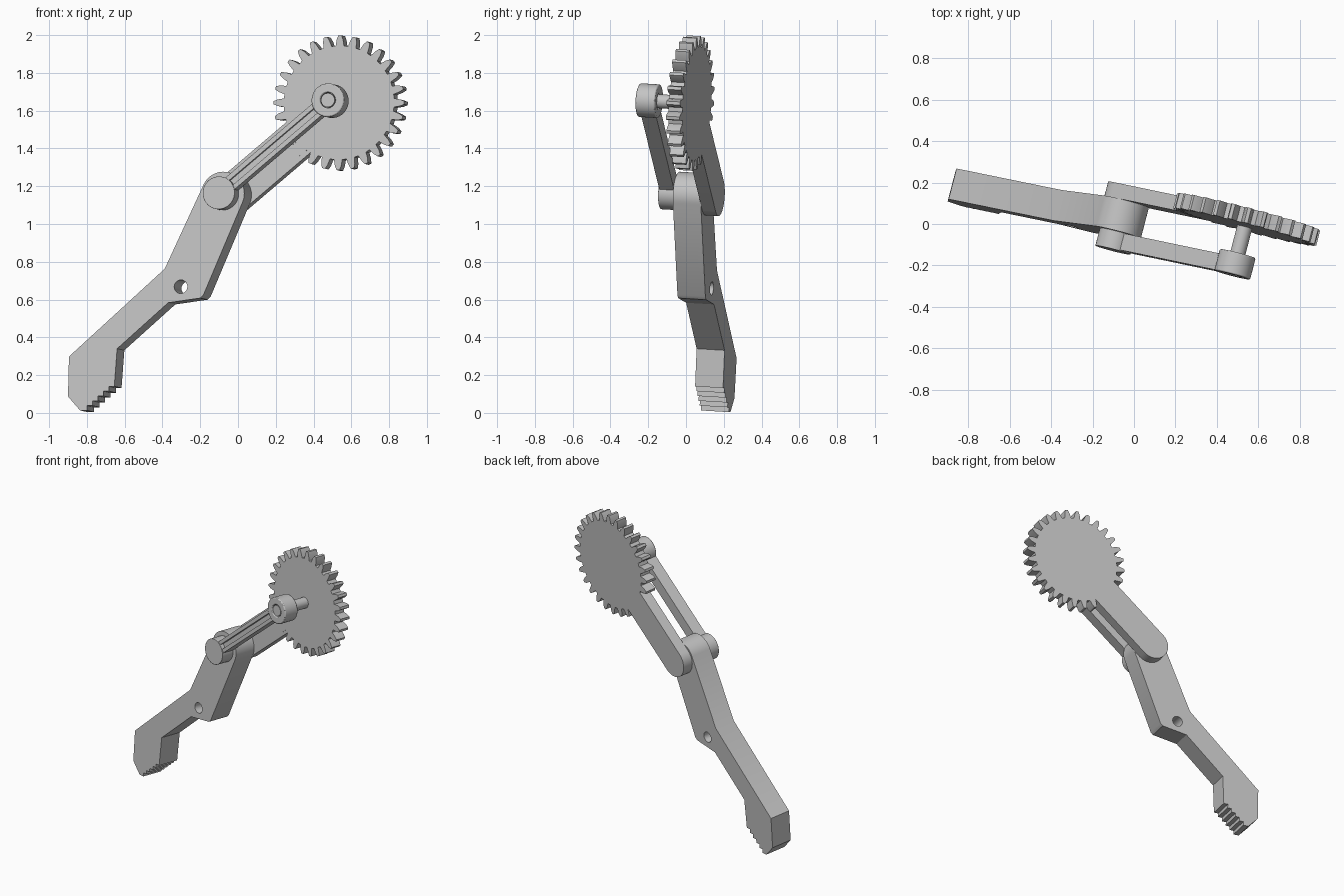
import bpy, bmesh, math
from mathutils import Vector, Matrix

cube = bpy.data.objects.get("Cube")
if cube:
    bpy.data.objects.remove(cube, do_unlink=True)

# One plain grey for the whole mechanism
grey = bpy.data.materials.new("plain grey")
grey.use_nodes = True
colour = (0.55, 0.55, 0.55, 1)
grey.diffuse_color = colour
grey.node_tree.nodes["Principled BSDF"].inputs["Base Color"].default_value = colour

# All plates are parallel; the frame is (along, depth to the back, up)
depth = Vector((0.251, 0.966, -0.058)).normalized()
along = Vector((depth.y, -depth.x, 0)).normalized()
up = along.cross(depth)
frame = Matrix((along, depth, up)).transposed().to_4x4()


def on_plane(x, z, d):
    """Plate coordinates of the point with this x and z at depth d."""
    p = Vector((x, (d - depth.x * x - depth.z * z) / depth.y, z))
    return Vector((p.dot(along), p.dot(up)))


def arc(c, r, start, end, n):
    angles = [start + (end - start) * i / n for i in range(n + 1)]
    return [c + r * Vector((math.cos(t), math.sin(t))) for t in angles]


def circle(c, r, n=40):
    return arc(c, r, 0, math.tau, n)[:-1]


def plate(name, loops, front, back, bevel=0):
    """Solid between two depths; loops after the first are holes."""
    bm = bmesh.new()
    caps = [[], []]
    for loop in loops:
        rings = [[bm.verts.new((p.x, d, p.y)) for p in loop] for d in (front, back)]
        n = len(loop)
        for i in range(n):
            j = (i + 1) % n
            bm.faces.new((rings[0][i], rings[0][j], rings[1][j], rings[1][i]))
            for cap, ring in zip(caps, rings):
                cap.append(bm.edges.get((ring[i], ring[j])))
    for cap in caps:
        bmesh.ops.triangle_fill(bm, use_beauty=True, edges=cap)
    bmesh.ops.recalc_face_normals(bm, faces=bm.faces)
    mesh = bpy.data.meshes.new(name)
    bm.to_mesh(mesh)
    bm.free()
    mesh.materials.append(grey)
    ob = bpy.data.objects.new(name, mesh)
    bpy.context.collection.objects.link(ob)
    ob.matrix_world = frame
    bpy.ops.object.select_all(action='DESELECT')
    ob.select_set(True)
    bpy.context.view_layer.objects.active = ob
    bpy.ops.object.shade_smooth_by_angle(angle=math.radians(30))
    if bevel:
        mod = ob.modifiers.new("rounded edges", 'BEVEL')
        mod.width, mod.segments = bevel, 2
        mod.limit_method = 'ANGLE'
        mod.angle_limit = math.radians(50)
    return ob


jaw_front, jaw_back, arm_back = -0.126, 0.027, 0.1
link_front = -0.215
pivot = on_plane(-0.08, 1.16, jaw_front)
wheel = on_plane(0.535, 1.642, jaw_back)
run = (wheel - pivot).normalized()
side = Vector((-run.y, run.x))
heading = math.atan2(run.y, run.x)

# Jaw: round hub, cranked body, stepped gripping edge and a through hole
corners = [(-0.388, 0.763), (-0.895, 0.298), (-0.9, 0.087), (-0.836, 0.013), (-0.8, 0.013)]
for i in range(5):
    x, z = -0.8 + 0.029 * i, 0.013 + 0.0255 * (i + 1)
    corners += [(x, z), (x + 0.029, z)]
corners += [(-0.64, 0.34), (-0.37, 0.583), (-0.2, 0.608), (-0.183, 0.625)]
outline = [on_plane(x, z, jaw_front) for x, z in corners]
outline += arc(pivot, 0.117, math.radians(-25), math.radians(155), 28)
hole = circle(on_plane(-0.303, 0.668, jaw_front), 0.036, 28)
plate("jaw", [outline, hole], jaw_front, jaw_back)

# Rear arm: rounded at the pivot, merging into the gear
arm = arc(pivot, 0.105, heading + math.pi / 2, heading + math.pi * 1.5, 24)
arm += [wheel - 0.105 * side, wheel + 0.105 * side]
plate("rear_arm", [arm], jaw_back, arm_back)

# Gear with tapered teeth
teeth = 28
tooth = [(0.302, -0.075), (0.335, -0.052), (0.357, -0.024),
         (0.357, 0.024), (0.335, 0.052), (0.302, 0.075)]
rim = []
for i in range(teeth):
    for r, offset in tooth:
        t = math.pi / 2 + math.tau * i / teeth + offset
        rim.append(wheel + r * Vector((math.cos(t), math.sin(t))))
plate("gear", [rim], jaw_back - 0.002, arm_back)

# Front link: two round heads joined by a channelled bar
plate("link_lower_head", [circle(pivot, 0.087)], link_front, jaw_front, 0.008)
plate("link_upper_head", [circle(wheel, 0.089), circle(wheel, 0.041)],
      link_front, -0.108, 0.006)
start, end = pivot + 0.07 * run, wheel - 0.07 * run


def strip(name, low, high, front, back):
    plate(name, [[start + low * side, end + low * side,
                  end + high * side, start + high * side]], front, back)


strip("link_bar", -0.04, 0.04, -0.186, -0.128)
for name, s in (("link_upper_rail", 1), ("link_lower_rail", -1)):
    strip(name, 0.016 * s, 0.04 * s, -0.21, -0.186)

# Crank pin from the gear through the upper head
plate("crank_pin", [circle(wheel, 0.037, 32)], -0.211, jaw_back + 0.01)
